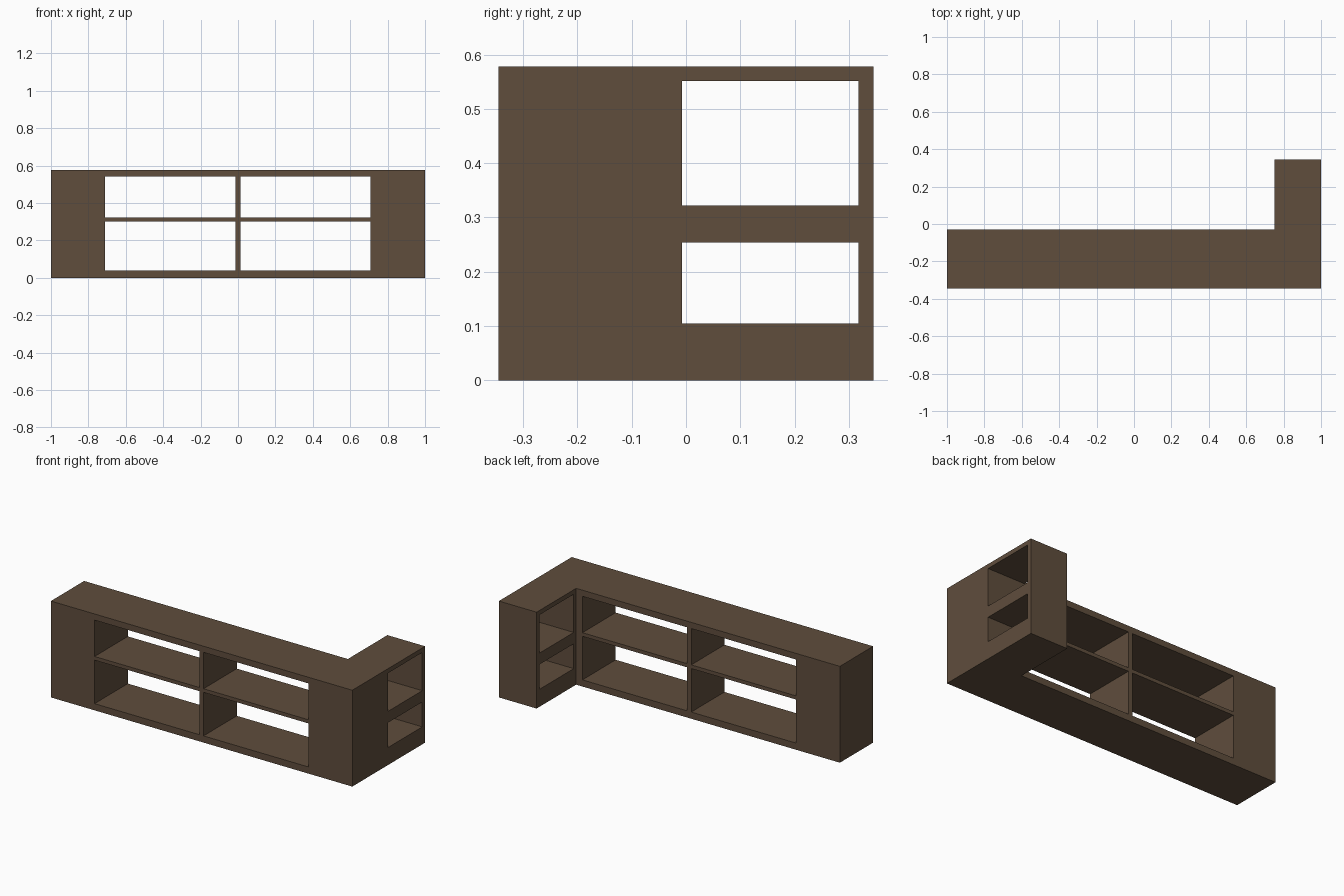
import bpy
import bmesh
from mathutils import Matrix, Vector

if "Cube" in bpy.data.objects:
    bpy.data.objects.remove(bpy.data.objects["Cube"])

H = 0.578
D = 0.345


def add_object(name, bm):
    bmesh.ops.recalc_face_normals(bm, faces=bm.faces)
    mesh = bpy.data.meshes.new(name)
    bm.to_mesh(mesh)
    bm.free()
    obj = bpy.data.objects.new(name, mesh)
    bpy.context.collection.objects.link(obj)
    return obj


def add_box(bm, xs, ys, zs):
    lo, hi = Vector((xs[0], ys[0], zs[0])), Vector((xs[1], ys[1], zs[1]))
    m = Matrix.Translation((lo + hi) / 2) @ Matrix.Diagonal((*(hi - lo), 1))
    bmesh.ops.create_cube(bm, size=1, matrix=m)


# L-shaped cabinet body, extruded from its floor plan
plan = [(-1, -D), (1, -D), (1, D), (0.75, D), (0.75, -0.03), (-1, -0.03)]
bm = bmesh.new()
base = bm.faces.new([bm.verts.new((x, y, 0)) for x, y in plan])
top = bmesh.ops.extrude_face_region(bm, geom=[base], use_keep_orig=True)["geom"]
bmesh.ops.translate(bm, vec=(0, 0, H),
                    verts=[v for v in top if isinstance(v, bmesh.types.BMVert)])
cabinet = add_object("shelf_cabinet", bm)

# Openings: four bays front to back, two through the side wing
bm = bmesh.new()
for xs in ((-0.71, -0.014), (0.013, 0.708)):
    for zs in ((0.04, 0.301), (0.323, 0.541)):
        add_box(bm, xs, (-0.4, 0.0), zs)
for zs in ((0.105, 0.254), (0.322, 0.551)):
    add_box(bm, (0.73, 1.05), (-0.007, 0.318), zs)
cutter = add_object("opening_cutter", bm)
cutter.hide_render = True

# Cut the openings and bake the result
mod = cabinet.modifiers.new("openings", "BOOLEAN")
mod.operation = "DIFFERENCE"
mod.solver = "EXACT"
mod.object = cutter
bpy.context.view_layer.update()
graph = bpy.context.evaluated_depsgraph_get()
cut_mesh = bpy.data.meshes.new_from_object(cabinet.evaluated_get(graph))
cabinet.modifiers.clear()
cabinet.data = cut_mesh
bpy.data.objects.remove(cutter)

# Dark brown wood
wood = bpy.data.materials.new("dark_wood")
wood.diffuse_color = (0.115, 0.075, 0.046, 1)
wood.use_nodes = True
wood.node_tree.nodes["Principled BSDF"].inputs["Base Color"].default_value = wood.diffuse_color
cabinet.data.materials.clear()
cabinet.data.materials.append(wood)
